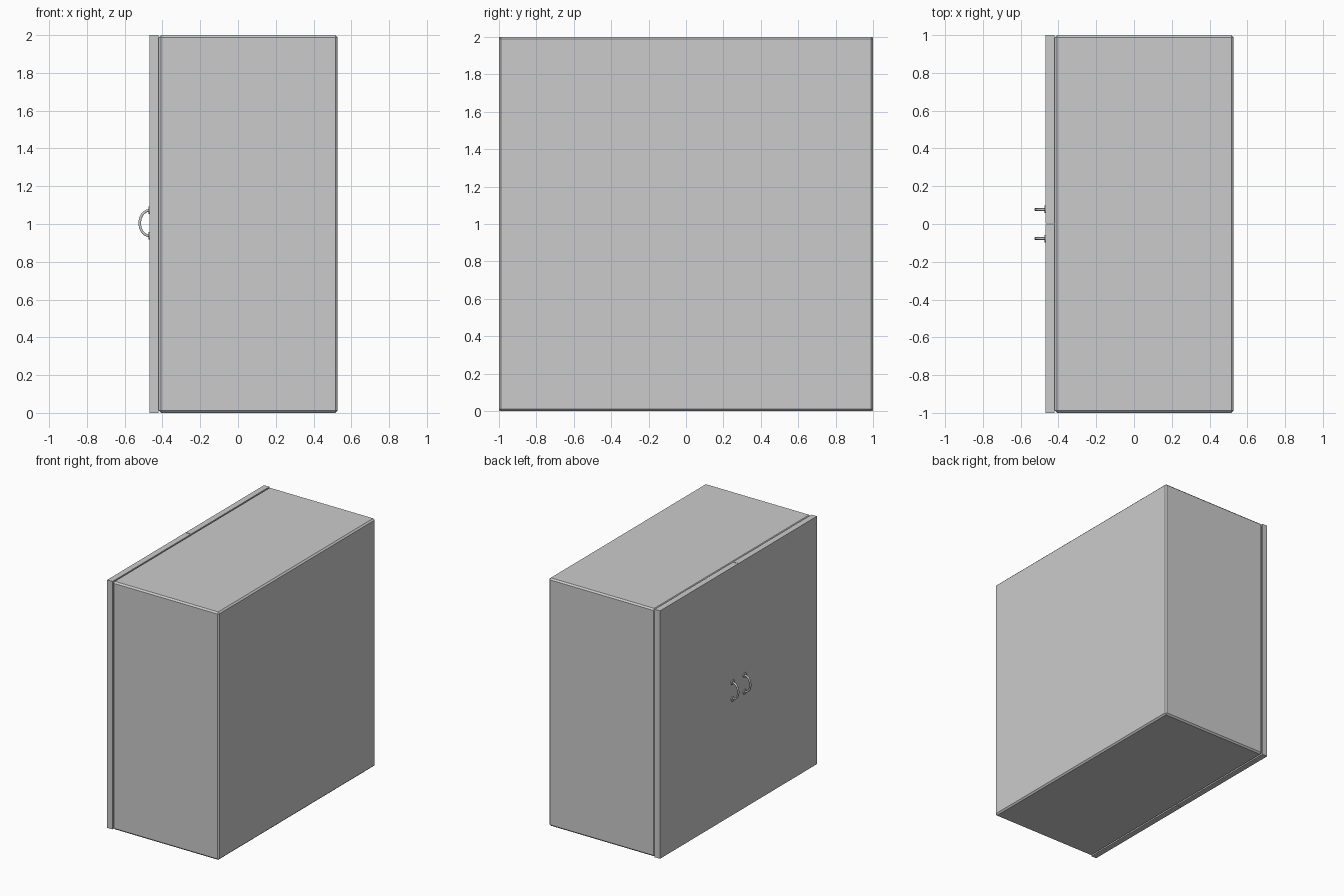
import bpy
from math import pi, radians, sin, cos

if "Cube" in bpy.data.objects:
    bpy.data.objects.remove(bpy.data.objects["Cube"])


def box(name, lo, hi, bevel=0.0):
    size = [b - a for a, b in zip(lo, hi)]
    mid = [(a + b) / 2 for a, b in zip(lo, hi)]
    bpy.ops.mesh.primitive_cube_add(size=1, location=mid)
    ob = bpy.context.object
    ob.name = name
    ob.scale = size
    bpy.ops.object.transform_apply(location=False, rotation=False, scale=True)
    if bevel:
        mod = ob.modifiers.new("Bevel", "BEVEL")
        mod.width = bevel
        mod.segments = 1
    return ob


FRONT = -0.468    # outer face of the doors
JOINT = -0.42     # where doors meet the body
BACK = 0.527
HANDLE_Z = 1.005

# Cabinet body with chamfered edges
box("cabinet_body", (JOINT, -1, 0), (BACK, 1, 2), bevel=0.012)


def handle(side, y):
    # Arched pull, a faceted half ring
    curve = bpy.data.curves.new(side + "_handle", "CURVE")
    curve.dimensions = "3D"
    curve.bevel_depth = 0.008
    curve.bevel_resolution = 1
    curve.use_fill_caps = True
    steps = 8
    path = curve.splines.new("POLY")
    path.points.add(steps)
    for i, p in enumerate(path.points):
        a = pi * i / steps
        p.co = (FRONT - 0.053 * sin(a), y, HANDLE_Z + 0.068 * cos(a), 1)
    ob = bpy.data.objects.new(side + "_handle", curve)
    bpy.context.collection.objects.link(ob)

    # Round mounting plates at both ends
    for label, dz in (("upper", 0.068), ("lower", -0.068)):
        bpy.ops.mesh.primitive_cylinder_add(
            vertices=12, radius=0.02, depth=0.008,
            location=(FRONT - 0.003, y, HANDLE_Z + dz), rotation=(0, pi / 2, 0))
        plate = bpy.context.object
        plate.name = f"{side}_handle_{label}_plate"
        bpy.ops.object.shade_smooth_by_angle(angle=radians(35))


# Two doors with a fine gap between them, each with a handle
for side, s in (("left", 1), ("right", -1)):
    ys = sorted((s * 0.002, s * 1.0))
    box(side + "_door", (FRONT, ys[0], 0), (JOINT, ys[1], 2))
    handle(side, s * 0.077)
